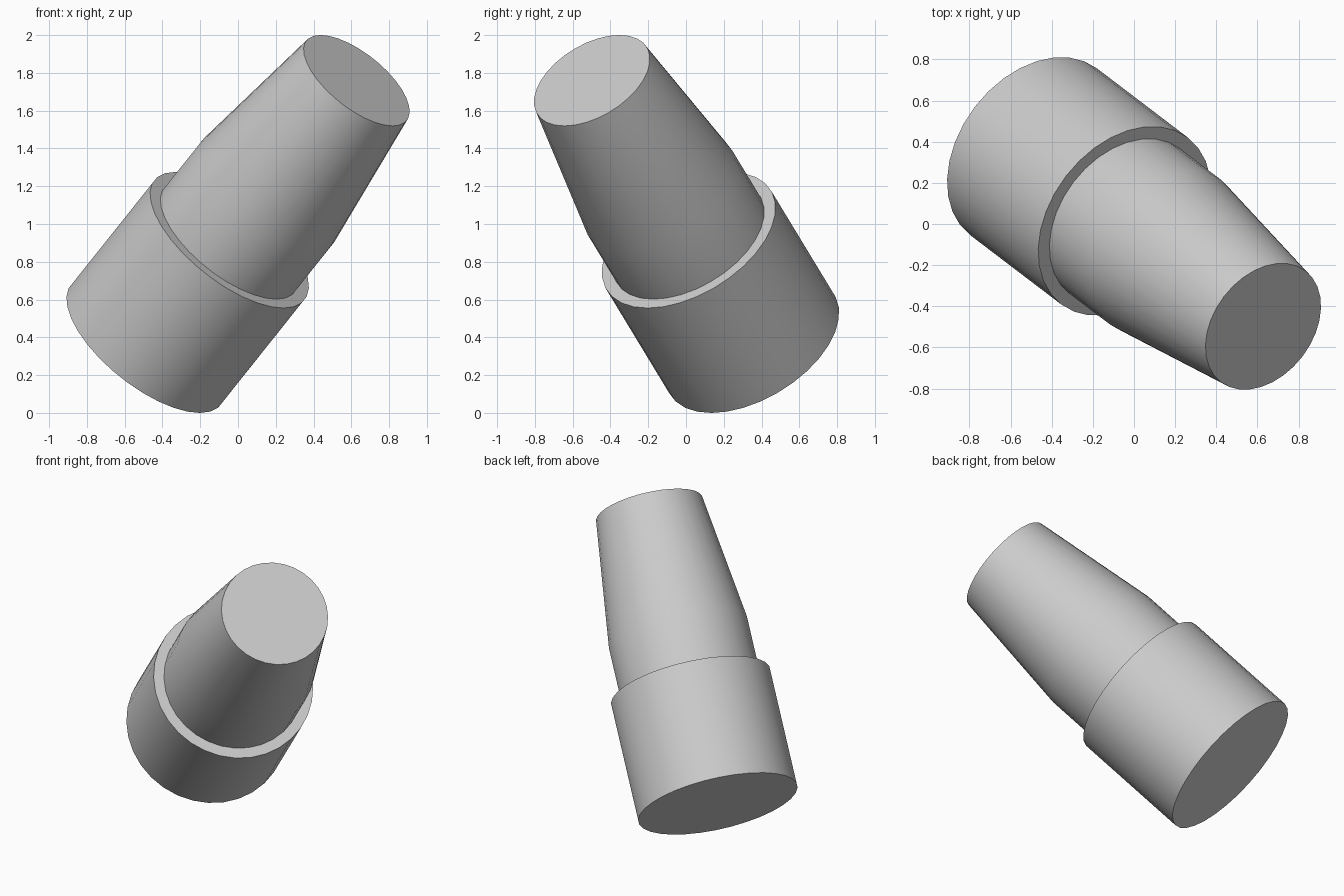
import bpy
import bmesh
import math
from mathutils import Vector, Matrix

cube = bpy.data.objects.get("Cube")
if cube:
    bpy.data.objects.remove(cube, do_unlink=True)

# Plain grey material
grey = bpy.data.materials.new("light_grey")
grey.use_nodes = True
colour = (0.6, 0.6, 0.6, 1)
grey.diffuse_color = colour
grey.node_tree.nodes["Principled BSDF"].inputs["Base Color"].default_value = colour

SIDES = 32
base_centre = Vector((-0.488, 0.351, 0.36))
top_centre = Vector((0.628, -0.498, 1.76))
axis = top_centre - base_centre
length = axis.length

# Profile as (radius, height): wide sleeve, ledge, straight collar, taper
profile = [(0.509, 0), (0.509, 0.786), (0.443, 0.786), (0.443, 1.14), (0.34, length)]


def lathe(name, points, material):
    bm = bmesh.new()
    rings = []
    for radius, height in points:
        angles = [2 * math.pi * i / SIDES for i in range(SIDES)]
        rings.append([bm.verts.new((radius * math.cos(a), radius * math.sin(a), height))
                      for a in angles])
    for low, high in zip(rings, rings[1:]):
        for i in range(SIDES):
            j = (i + 1) % SIDES
            bm.faces.new((low[i], low[j], high[j], high[i]))
    bm.faces.new(rings[0][::-1])
    bm.faces.new(rings[-1])
    bmesh.ops.recalc_face_normals(bm, faces=bm.faces[:])
    mesh = bpy.data.meshes.new(name)
    bm.to_mesh(mesh)
    bm.free()
    mesh.materials.append(material)
    obj = bpy.data.objects.new(name, mesh)
    bpy.context.collection.objects.link(obj)
    return obj


# Stepped plug, tilted along its axis
plug = lathe("stepped_plug", profile, grey)
tilt = axis.to_track_quat('Z', 'Y').to_matrix().to_4x4()
plug.matrix_world = Matrix.Translation(base_centre) @ tilt

bpy.ops.object.select_all(action='DESELECT')
plug.select_set(True)
bpy.context.view_layer.objects.active = plug
bpy.ops.object.shade_smooth_by_angle(angle=math.radians(30))
